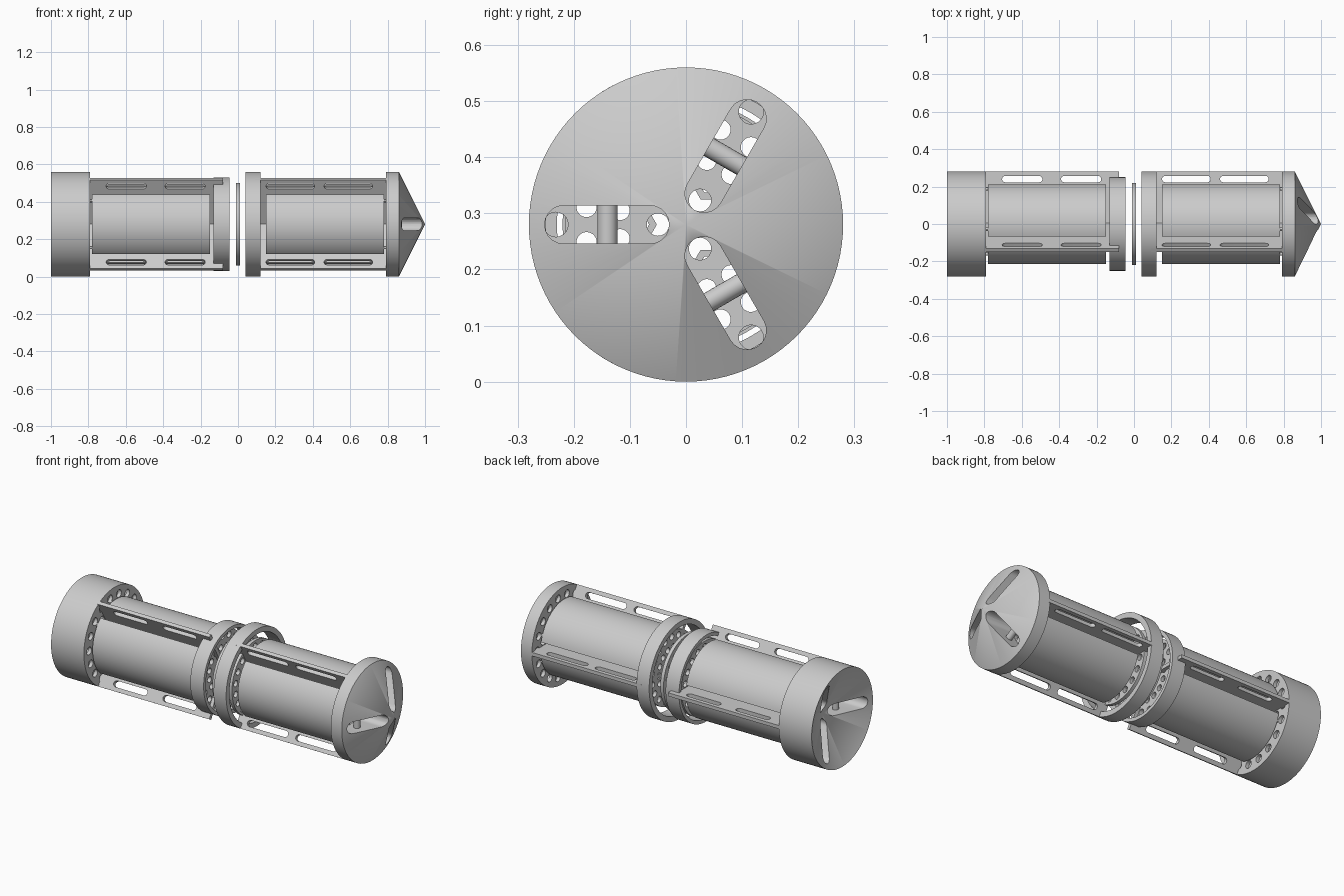
import bpy, bmesh
from math import pi, sin, cos, radians
from mathutils import Matrix, Vector

if "Cube" in bpy.data.objects:
    bpy.data.objects.remove(bpy.data.objects["Cube"])

R = 0.28
LIFT = Matrix.Translation((0, 0, R))
AXIAL = Matrix(((0, 0, 1, 0), (1, 0, 0, 0), (0, 1, 0, 0), (0, 0, 0, 1)))  # extrude along x
RIBS = (0, 120, 240)
BAYS = (60, 180, 300)

grey = bpy.data.materials.new("light grey")
grey.use_nodes = True
grey.diffuse_color = (0.6, 0.6, 0.6, 1)
grey.node_tree.nodes["Principled BSDF"].inputs["Base Color"].default_value = (0.6, 0.6, 0.6, 1)


def turn(deg):
    return LIFT @ Matrix.Rotation(radians(deg), 4, 'X')


def finish(name, bm):
    bmesh.ops.recalc_face_normals(bm, faces=bm.faces)
    mesh = bpy.data.meshes.new(name)
    bm.to_mesh(mesh)
    bm.free()
    mesh.materials.append(grey)
    ob = bpy.data.objects.new(name, mesh)
    bpy.context.collection.objects.link(ob)
    return ob


def activate(ob):
    bpy.ops.object.select_all(action='DESELECT')
    ob.select_set(True)
    bpy.context.view_layer.objects.active = ob


def smooth(ob):
    activate(ob)
    bpy.ops.object.shade_smooth_by_angle(angle=radians(30))
    return ob


def add_prism(bm, pts, lo, hi, mat):
    face = bm.faces.new([bm.verts.new(mat @ Vector((u, v, lo))) for u, v in pts])
    ext = bmesh.ops.extrude_face_region(bm, geom=[face], use_keep_orig=True)
    verts = [g for g in ext['geom'] if isinstance(g, bmesh.types.BMVert)]
    shift = mat.to_3x3() @ Vector((0, 0, hi - lo))
    bmesh.ops.translate(bm, verts=verts, vec=shift)


def circle(u, v, r, n=20):
    return [(u + r * cos(2 * pi * i / n), v + r * sin(2 * pi * i / n)) for i in range(n)]


def stadium(u0, u1, v, r, n=10):
    right = [(u1 - r + r * sin(pi * i / n), v - r * cos(pi * i / n)) for i in range(n + 1)]
    left = [(u0 + r - r * sin(pi * i / n), v + r * cos(pi * i / n)) for i in range(n + 1)]
    return right + left


def lathe(name, profile, closed=False, segs=96):
    bm = bmesh.new()
    vs = [bm.verts.new((x, r, R)) for x, r in profile]
    edges = [bm.edges.new(p) for p in zip(vs, vs[1:])]
    if closed:
        edges.append(bm.edges.new((vs[-1], vs[0])))
    bmesh.ops.spin(bm, geom=vs + edges, cent=(0, 0, R), axis=(1, 0, 0),
                   angle=2 * pi, steps=segs)
    bmesh.ops.remove_doubles(bm, verts=bm.verts, dist=1e-5)
    return finish(name, bm)


def cut(ob, bm):
    cutter = finish("cutter", bm)
    cutter.hide_render = True
    mod = ob.modifiers.new("cut", 'BOOLEAN')
    mod.operation = 'DIFFERENCE'
    mod.solver = 'EXACT'
    mod.object = cutter
    activate(ob)
    bpy.ops.object.modifier_apply(modifier=mod.name)
    bpy.data.objects.remove(cutter)


def tube(name, x0, x1, inner, outer):
    return smooth(lathe(name, [(x0, inner), (x1, inner), (x1, outer), (x0, outer)], True))


# Perforated discs: hole rows are (radius, count, hole size, starting angle)
ROWS = [(0.05, 6, 0.02, 0), (0.12, 15, 0.017, 0), (0.18, 18, 0.018, 10)]


def perforated(name, x0, x1, radius, rows):
    ob = lathe(name, [(x0, 0), (x0, radius), (x1, radius), (x1, 0)])
    bm = bmesh.new()
    for r, count, size, start in rows:
        for i in range(count):
            a = radians(start) + 2 * pi * i / count
            add_prism(bm, circle(r * cos(a), r * sin(a), size), x0 - 0.02, x1 + 0.02, LIFT @ AXIAL)
    cut(ob, bm)
    smooth(ob)


END_ROWS = ROWS + [(0.232, 18, 0.022, 0)]
perforated("cone_end_plate", 0.79, 0.81, R, END_ROWS)
perforated("socket_end_plate", -0.81, -0.79, R, END_ROWS)
perforated("cone_section_inner_plate", 0.09, 0.11, 0.212, ROWS)
perforated("socket_section_inner_plate", -0.12, -0.1, 0.212, ROWS)
perforated("middle_disc", -0.01, 0.01, 0.22, ROWS)

# Pointed cap and matching hollow cap, each with three radial slots
cone_cap = lathe("cone_cap", [(0.81, 0), (0.81, R), (0.86, R), (1, 0)])
socket_cap = lathe("socket_cap", [(-0.81, 0), (-0.81, R), (-1, R), (-0.87, 0)])
for cap, side in ((cone_cap, 1), (socket_cap, -1)):
    bm = bmesh.new()
    for a in BAYS:
        add_prism(bm, stadium(0.03, 0.252, 0, 0.034), 0.7 * side, 1.1 * side, turn(a) @ AXIAL)
    cut(cap, bm)
    smooth(cap)
    # Cross pins inside the slots
    bm = bmesh.new()
    for a in BAYS:
        add_prism(bm, circle(0.86 * side, 0.14, 0.018), -0.037, 0.037, turn(a))
    smooth(finish("slot_pins", bm))

# Coupling rings
tube("cone_section_ring", 0.04, 0.12, 0.25, R)
tube("socket_section_ring", -0.13, -0.045, 0.23, 0.25)

# Radial ribs meeting on the axis, with two long slots each
for name, x0, x1, slots in (
        ("cone_section_rib", 0.09, 0.8, ((0.15, 0.41), (0.46, 0.72))),
        ("socket_section_rib", -0.8, -0.08, ((-0.705, -0.49), (-0.39, -0.175)))):
    for a in RIBS:
        bm = bmesh.new()
        add_prism(bm, [(x0, 0), (x1, 0), (x1, R), (x0, R)], -0.01, 0.01, turn(a))
        rib = finish(name, bm)
        bm = bmesh.new()
        for s0, s1 in slots:
            add_prism(bm, stadium(s0, s1, 0.24, 0.017), -0.03, 0.03, turn(a))
        cut(rib, bm)
        smooth(rib)


# Hollow curved containers between the ribs
def wedge(radius, apex, half, n=24):
    arc = [radians(-half + 2 * half * i / n) for i in range(n + 1)]
    return [(apex, 0)] + [(radius * cos(t), radius * sin(t)) for t in arc]


for x0, x1, side in ((0.15, 0.78, 1), (-0.78, -0.15, -1)):
    for a in BAYS:
        bm = bmesh.new()
        add_prism(bm, wedge(0.215, 0.052, 48), x0, x1, turn(a) @ AXIAL)
        box = finish("container", bm)
        bm = bmesh.new()
        add_prism(bm, wedge(0.205, 0.066, 46), x0 - 0.1, x1 + 0.1, turn(a) @ AXIAL)
        cut(box, bm)
        smooth(box)
        # Small locating pegs at the outer end
        bm = bmesh.new()
        for t in (radians(-38), radians(38)):
            add_prism(bm, circle(0.203 * cos(t), 0.203 * sin(t), 0.009, 12),
                      0.77 * side, 0.8 * side, turn(a) @ AXIAL)
        smooth(finish("container_pegs", bm))
